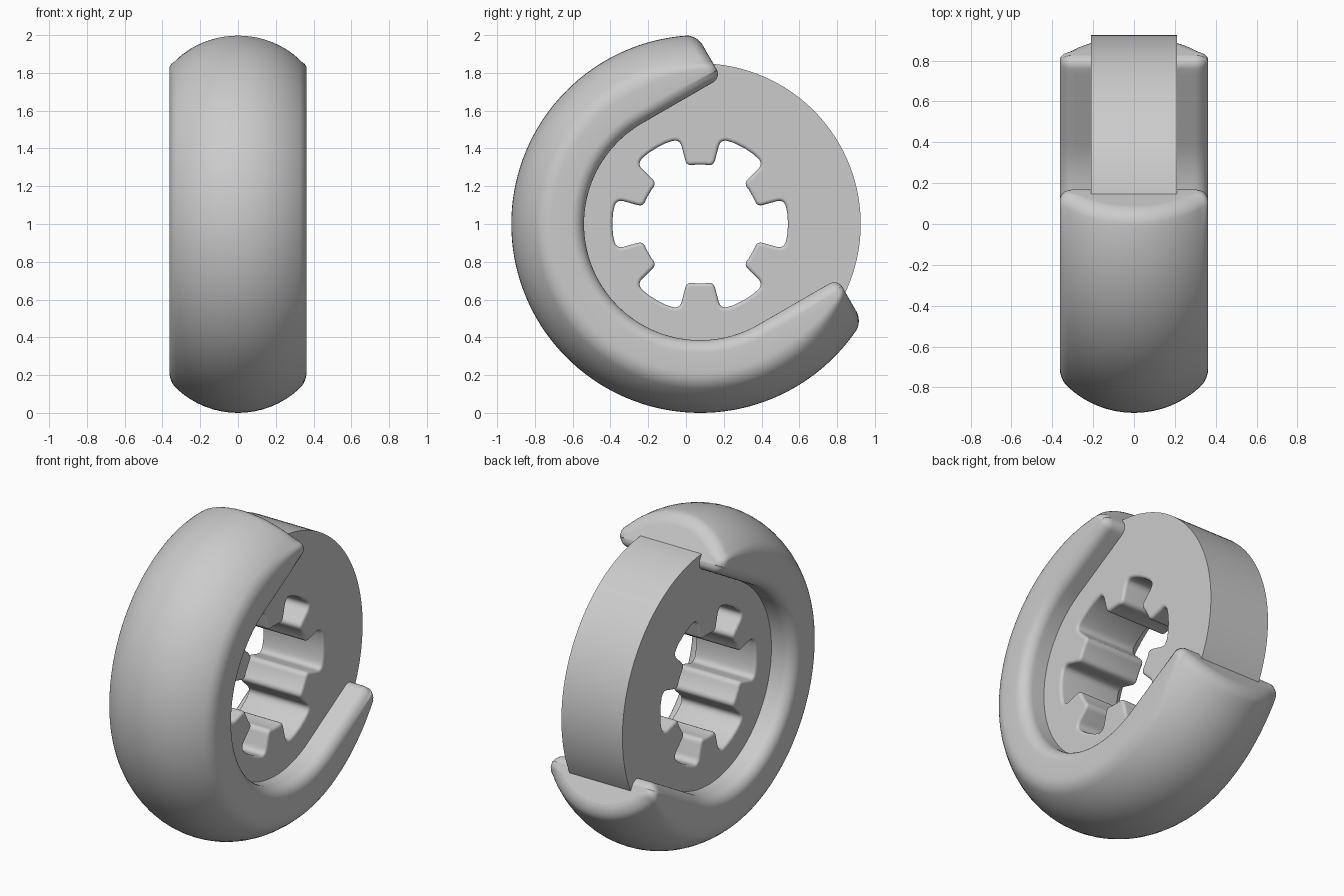
import bpy, bmesh
from math import sin, cos, radians, sqrt, pi
from mathutils import Vector

if "Cube" in bpy.data.objects:
    bpy.data.objects.remove(bpy.data.objects["Cube"])

CENTRE_Y, CENTRE_Z, TILT = 0.075, 1.0, radians(30)
INNER, HALF_WIDTH = 0.615, 0.363

grey = bpy.data.materials.new("plain_grey")
grey.use_nodes = True
grey.diffuse_color = (0.6, 0.6, 0.6, 1)
grey.node_tree.nodes["Principled BSDF"].inputs["Base Color"].default_value = (0.6, 0.6, 0.6, 1)


def place(x, u, v):
    """Axle-centred coordinates, u along the mouth of the tyre."""
    return (x, CENTRE_Y + u * cos(TILT) - v * sin(TILT),
            CENTRE_Z + u * sin(TILT) + v * cos(TILT))


def finish(bm, name):
    bmesh.ops.recalc_face_normals(bm, faces=bm.faces)
    mesh = bpy.data.meshes.new(name)
    bm.to_mesh(mesh)
    bm.free()
    mesh.materials.append(grey)
    obj = bpy.data.objects.new(name, mesh)
    bpy.context.collection.objects.link(obj)
    return obj


def skin(bm, rings):
    """Smooth quads between successive closed rings."""
    for a, b in zip(rings, rings[1:]):
        for i in range(len(a)):
            j = (i + 1) % len(a)
            bm.faces.new((a[i], a[j], b[j], b[i])).smooth = True


# Tyre cross-section: (x, radius, normal angle) for crown, shoulder, inner round
def half_section():
    crown, shoulder, inner = 0.475, 0.12, 0.07
    cx = HALF_WIDTH - shoulder
    reach = crown - shoulder
    turn = sqrt(reach ** 2 - cx ** 2)
    end = radians(43.2)
    base = 1 - crown
    pts = []
    for i in range(9):
        a = end * i / 8
        pts.append((crown * sin(a), base + crown * cos(a), a))
    for i in range(1, 7):
        a = end + (pi / 2 - end) * i / 6
        pts.append((cx + shoulder * sin(a), base + turn + shoulder * cos(a), a))
    for i in range(9):
        a = pi / 2 + pi / 2 * i / 8
        pts.append((HALF_WIDTH - inner + inner * sin(a), INNER + inner + inner * cos(a), a))
    return pts


half = half_section()
section = half + [(-x, r, -a) for x, r, a in reversed(half[1:])]

# Stations along the tyre: straight-mouthed legs joined by a half turn
LEG, ROUND = 0.485, 0.05
leg = []
for i in range(7):
    a = pi / 2 * (1 - i / 6)
    leg.append((LEG - ROUND + ROUND * sin(a), ROUND * (1 - cos(a))))
leg += [((LEG - ROUND) * (1 - i / 14), 0) for i in range(1, 14)]


def leg_ring(bm, u, inset, side):
    ring = []
    for x, r, a in section:
        x, r = x - inset * sin(a), r - inset * cos(a)
        blend = min(max((r - 0.66) / 0.2, 0), 1)
        v = r + (sqrt(r * r - u * u) - r) * blend
        ring.append(bm.verts.new(place(x, u, v * side)))
    return ring


bm = bmesh.new()
rings = [leg_ring(bm, u, d, 1) for u, d in leg]
for i in range(73):
    t = pi / 2 + pi * i / 72
    rings.append([bm.verts.new(place(x, r * cos(t), r * sin(t))) for x, r, a in section])
rings += [leg_ring(bm, u, d, -1) for u, d in reversed(leg)]
skin(bm, rings)
bm.faces.new(rings[0])
bm.faces.new(rings[-1])
finish(bm, "tyre")


# Hub hole outline: six teeth with rounded corners
def polar(r, degrees):
    return Vector((cos(radians(degrees)), sin(radians(degrees)))) * r


TIP, ROOT = 0.315, 0.465
corners = []
for k in range(6):
    c = 60 * k
    corners += [(polar(TIP, c - 5), 0), (polar(TIP, c + 5), 0), (polar(TIP, c + 13), 0.032),
                (polar(ROOT, c + 13.5), 0.045)]
    corners += [(polar(ROOT, c + a), 0) for a in (23, 30, 37)]
    corners += [(polar(ROOT, c + 46.5), 0.045), (polar(TIP, c + 47), 0.032)]

outline = []
for i, (p, cut) in enumerate(corners):
    if not cut:
        outline.append(p)
        continue
    start = p + (corners[i - 1][0] - p).normalized() * cut
    stop = p + (corners[(i + 1) % len(corners)][0] - p).normalized() * cut
    for j in range(7):
        t = j / 6
        outline.append(start * (1 - t) ** 2 + p * (2 * t * (1 - t)) + stop * t * t)

n = len(outline)
outward = []
for i in range(n):
    d = (outline[(i + 1) % n] - outline[i - 1]).normalized()
    outward.append(Vector((d.y, -d.x)))

# Hub: plain drum with a toothed bore whose rims are softly rounded
HUB_RADIUS, HUB_HALF, SOFT = 0.85, 0.21, 0.018
bm = bmesh.new()
levels = []
for i in range(6):
    a = pi / 2 * i / 5
    levels.append((HUB_HALF - SOFT * (1 - cos(a)), SOFT * (1 - sin(a))))
levels += [(-x, d) for x, d in reversed(levels)]
bore = [[bm.verts.new(place(x, *(p + q * d))) for p, q in zip(outline, outward)]
        for x, d in levels]
rim = [[bm.verts.new(place(x, *polar(HUB_RADIUS, 360 * i / 128))) for i in range(128)]
       for x in (HUB_HALF, -HUB_HALF)]
skin(bm, bore)
skin(bm, rim)
for loops in ((bore[0], rim[0]), (bore[-1], rim[1])):
    edges = [bm.edges.get((l[i - 1], l[i])) for l in loops for i in range(len(l))]
    bmesh.ops.triangle_fill(bm, use_beauty=True, use_dissolve=False, edges=edges)
# Keep the side faces flat so the drum edges stay crisp
for f in bm.faces:
    f.normal_update()
    if abs(f.normal.x) > 0.999:
        f.smooth = False
finish(bm, "hub")
